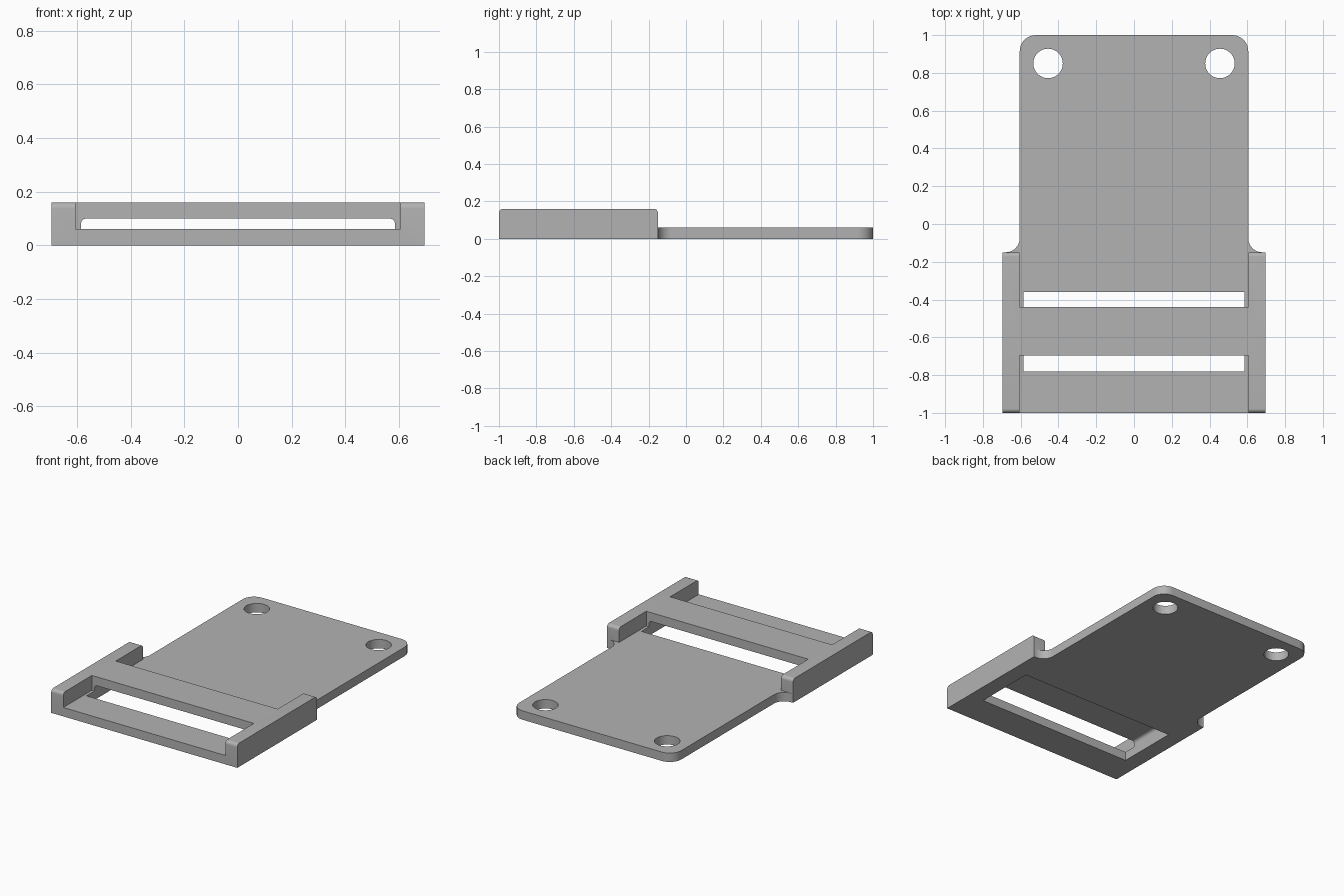
import bpy, bmesh, math
from mathutils import Matrix, Vector

cube = bpy.data.objects.get("Cube")
if cube:
    bpy.data.objects.remove(cube, do_unlink=True)

# One flat grey
grey = bpy.data.materials.new("plain_grey")
grey.use_nodes = True
colour = (0.45, 0.45, 0.45, 1)
grey.diffuse_color = colour
grey.node_tree.nodes["Principled BSDF"].inputs["Base Color"].default_value = colour


def rounded(corners, steps=8):
    """Outline from (x, y, radius) right-angle corners."""
    out = []
    for i, (x, y, r) in enumerate(corners):
        p = Vector((x, y))
        if not r:
            out.append(p)
            continue
        a = (Vector(corners[i - 1][:2]) - p).normalized()
        b = (Vector(corners[(i + 1) % len(corners)][:2]) - p).normalized()
        for s in range(steps + 1):
            t = math.pi / 2 * s / steps
            out.append(p + r * (a * (1 - math.sin(t)) + b * (1 - math.cos(t))))
    return out


def circle(cx, cy, r, n=48):
    return [Vector((cx + r * math.cos(math.tau * i / n), cy + r * math.sin(math.tau * i / n)))
            for i in range(n)]


def prism(name, loops, low, high, matrix=Matrix()):
    """Filled outlines (inner loops are holes) extruded from low to high."""
    curve = bpy.data.curves.new(name, "CURVE")
    curve.dimensions = "2D"
    curve.fill_mode = "BOTH"
    curve.extrude = (high - low) / 2
    for loop in loops:
        spline = curve.splines.new("POLY")
        spline.points.add(len(loop) - 1)
        for point, co in zip(spline.points, loop):
            point.co = (co.x, co.y, 0, 1)
        spline.use_cyclic_u = True
    temp = bpy.data.objects.new(name + "_outline", curve)
    bpy.context.collection.objects.link(temp)
    bpy.context.view_layer.update()
    mesh = bpy.data.meshes.new_from_object(temp.evaluated_get(bpy.context.evaluated_depsgraph_get()))
    bpy.data.objects.remove(temp, do_unlink=True)
    bm = bmesh.new()
    bm.from_mesh(mesh)
    bmesh.ops.remove_doubles(bm, verts=bm.verts, dist=0.0001)
    bmesh.ops.transform(bm, verts=bm.verts, matrix=matrix @ Matrix.Translation((0, 0, (low + high) / 2)))
    bmesh.ops.recalc_face_normals(bm, faces=bm.faces)
    bm.to_mesh(mesh)
    bm.free()
    mesh.materials.clear()
    mesh.materials.append(grey)
    obj = bpy.data.objects.new(name, mesh)
    bpy.context.collection.objects.link(obj)
    return obj


OUT, IN, SLOT = 0.695, 0.605, 0.585
THICK, TOP, SHOULDER = 0.06, 0.16, -0.15

# Base plate with strap opening and two mounting holes
half = [(OUT, -1, 0), (OUT, SHOULDER, 0), (IN, SHOULDER, 0.075), (IN, 1, 0.085)]
outline = rounded(half + [(-x, y, r) for x, y, r in reversed(half)])
opening = rounded([(-SLOT, -0.78, 0), (SLOT, -0.78, 0), (SLOT, -0.36, 0), (-SLOT, -0.36, 0)])
holes = [circle(side * 0.455, 0.85, 0.078) for side in (-1, 1)]
plate = prism("strap_plate", [outline, opening] + holes, 0, THICK)

# Side rails: y-z profile extruded along x
along_x = Matrix(((0, 0, 1, 0), (1, 0, 0, 0), (0, 1, 0, 0), (0, 0, 0, 1)))
rail = rounded([(-1, 0.03, 0), (SHOULDER, 0.03, 0), (SHOULDER, TOP, 0.022), (-1, TOP, 0.022)])
parts = [prism("left_rail", [rail], IN, OUT, along_x),
         prism("right_rail", [rail], -OUT, -IN, along_x)]

# Raised bridge over the opening: x-z profile extruded along y
along_y = Matrix(((1, 0, 0, 0), (0, 0, 1, 0), (0, 1, 0, 0), (0, 0, 0, 1)))
arch = rounded([(-0.65, 0.03, 0), (-SLOT, 0.03, 0), (-SLOT, 0.1, 0.02), (SLOT, 0.1, 0.02),
                (SLOT, 0.03, 0), (0.65, 0.03, 0), (0.65, TOP, 0), (-0.65, TOP, 0)])
parts.append(prism("bridge", [arch], -0.695, -0.44, along_y))

# Fuse everything into one solid
bpy.context.view_layer.objects.active = plate
for part in parts:
    mod = plate.modifiers.new("fuse", "BOOLEAN")
    mod.operation = "UNION"
    mod.solver = "EXACT"
    mod.object = part
    bpy.ops.object.modifier_apply(modifier=mod.name)
    bpy.data.objects.remove(part, do_unlink=True)

# Merge coplanar faces and keep hard edges crisp
bm = bmesh.new()
bm.from_mesh(plate.data)
bmesh.ops.remove_doubles(bm, verts=bm.verts, dist=0.0001)
bmesh.ops.dissolve_limit(bm, angle_limit=math.radians(1), verts=bm.verts, edges=bm.edges)
bm.to_mesh(plate.data)
bm.free()
bpy.ops.object.select_all(action="DESELECT")
plate.select_set(True)
bpy.ops.object.shade_smooth_by_angle(angle=math.radians(30))
